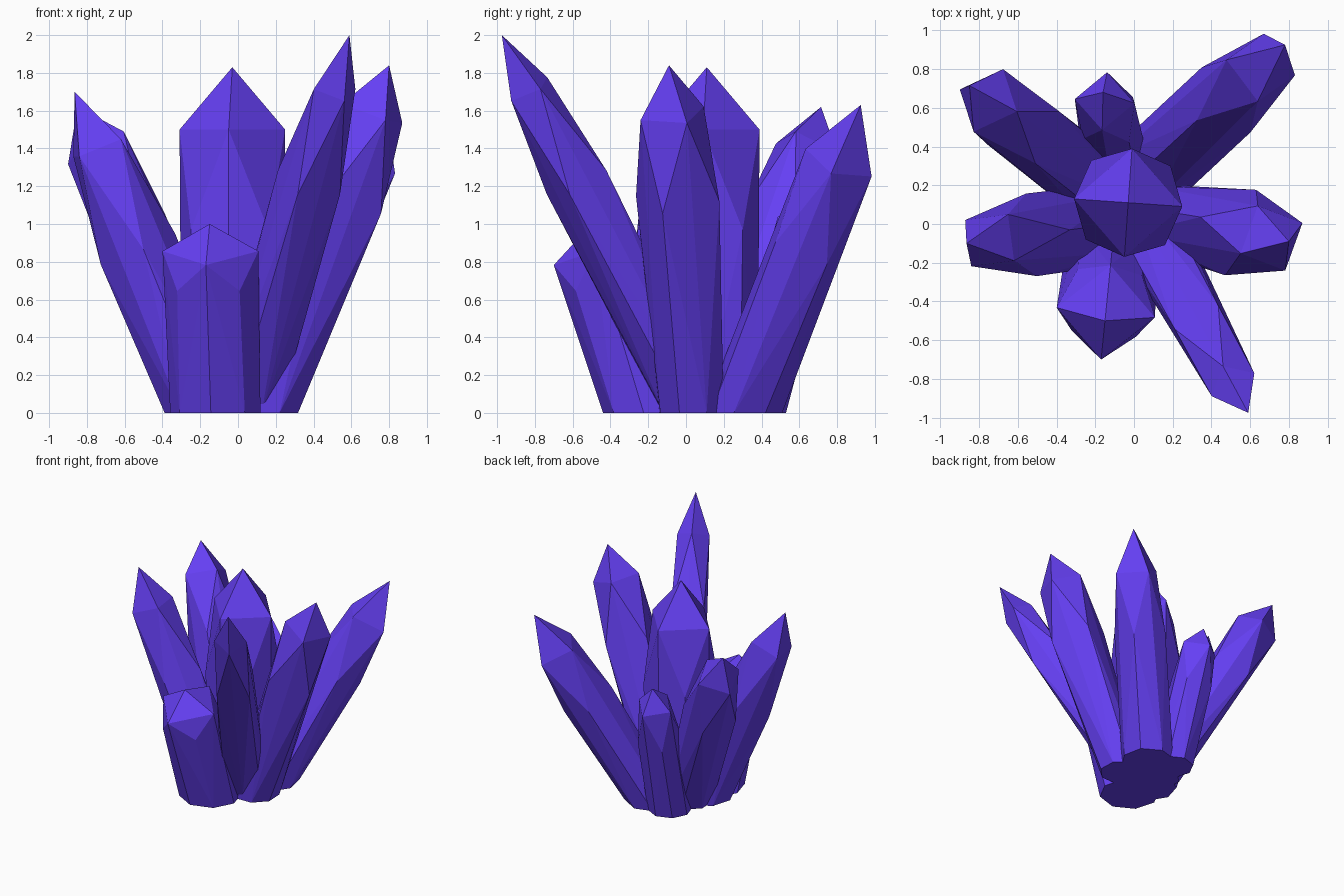
import bpy, bmesh
from math import cos, sin, radians, pi
from mathutils import Vector

if "Cube" in bpy.data.objects:
    bpy.data.objects.remove(bpy.data.objects["Cube"])

mat = bpy.data.materials.new("violet_crystal")
mat.diffuse_color = (0.13, 0.05, 0.9, 1)
mat.use_nodes = True
mat.node_tree.nodes["Principled BSDF"].inputs["Base Color"].default_value = mat.diffuse_color


def crystal(name, tip, base, rb, d1, r1, d2, r2, twist):
    """Faceted spike: tip, four shoulder corners, four lower corners turned 45 degrees, flat base."""
    tip, foot = Vector(tip), Vector((*base, 0))
    d = (tip - foot).normalized()
    u = d.cross(Vector((0, 0, 1)))
    u = u.normalized() if u.length > 0.01 else Vector((1, 0, 0))
    v = d.cross(u)
    t = radians(twist)

    def ring(drop, r, start):
        c = tip - d * drop
        return [c + r * (cos(start + k * pi / 2) * u + sin(start + k * pi / 2) * v) for k in range(4)]

    pts = [tip] + ring(d1, r1, t) + ring(d2, r2, t + pi / 4)
    # base octagon lies on the ground, turned with the shoulder corners
    for k in range(8):
        a = t + k * pi / 4
        p = cos(a) * u + sin(a) * v
        pts.append(foot + rb * Vector((p.x, p.y, 0)).normalized())

    bm = bmesh.new()
    for p in pts:
        bm.verts.new(p)
    bmesh.ops.convex_hull(bm, input=bm.verts)
    loose = [w for w in bm.verts if not w.link_faces]
    bmesh.ops.delete(bm, geom=loose, context='VERTS')
    bmesh.ops.recalc_face_normals(bm, faces=bm.faces)
    me = bpy.data.meshes.new(name)
    bm.to_mesh(me)
    bm.free()
    me.materials.append(mat)
    ob = bpy.data.objects.new(name, me)
    bpy.context.collection.objects.link(ob)


# upright centre spike
crystal("centre_crystal", (-0.03, 0.11, 1.83), (-0.03, 0.11), 0.27, 0.33, 0.28, 0.86, 0.29, -4)
# stubby front spike
crystal("front_stub_crystal", (-0.15, -0.50, 1.0), (-0.12, -0.20), 0.24, 0.15, 0.255, 0.32, 0.235, 0)
# small back spike
crystal("back_small_crystal", (-0.16, 0.68, 1.16), (-0.10, 0.36), 0.17, 0.17, 0.155, 0.50, 0.17, 75)
# tall leaning spikes around the rim
crystal("front_right_crystal", (0.59, -0.975, 2.0), (0.04, 0.04), 0.18, 0.33, 0.125, 0.90, 0.18, 0)
crystal("right_crystal", (0.80, -0.09, 1.84), (0.15, 0.03), 0.18, 0.27, 0.185, 0.75, 0.235, 35)
crystal("back_right_crystal", (0.78, 0.925, 1.63), (0.11, 0.30), 0.21, 0.35, 0.19, 0.85, 0.21, 38)
crystal("back_left_crystal", (-0.85, 0.715, 1.62), (-0.12, 0.14), 0.19, 0.25, 0.18, 0.72, 0.21, 15)
crystal("left_crystal", (-0.865, -0.10, 1.70), (-0.18, -0.01), 0.21, 0.32, 0.17, 0.90, 0.215, 45)
